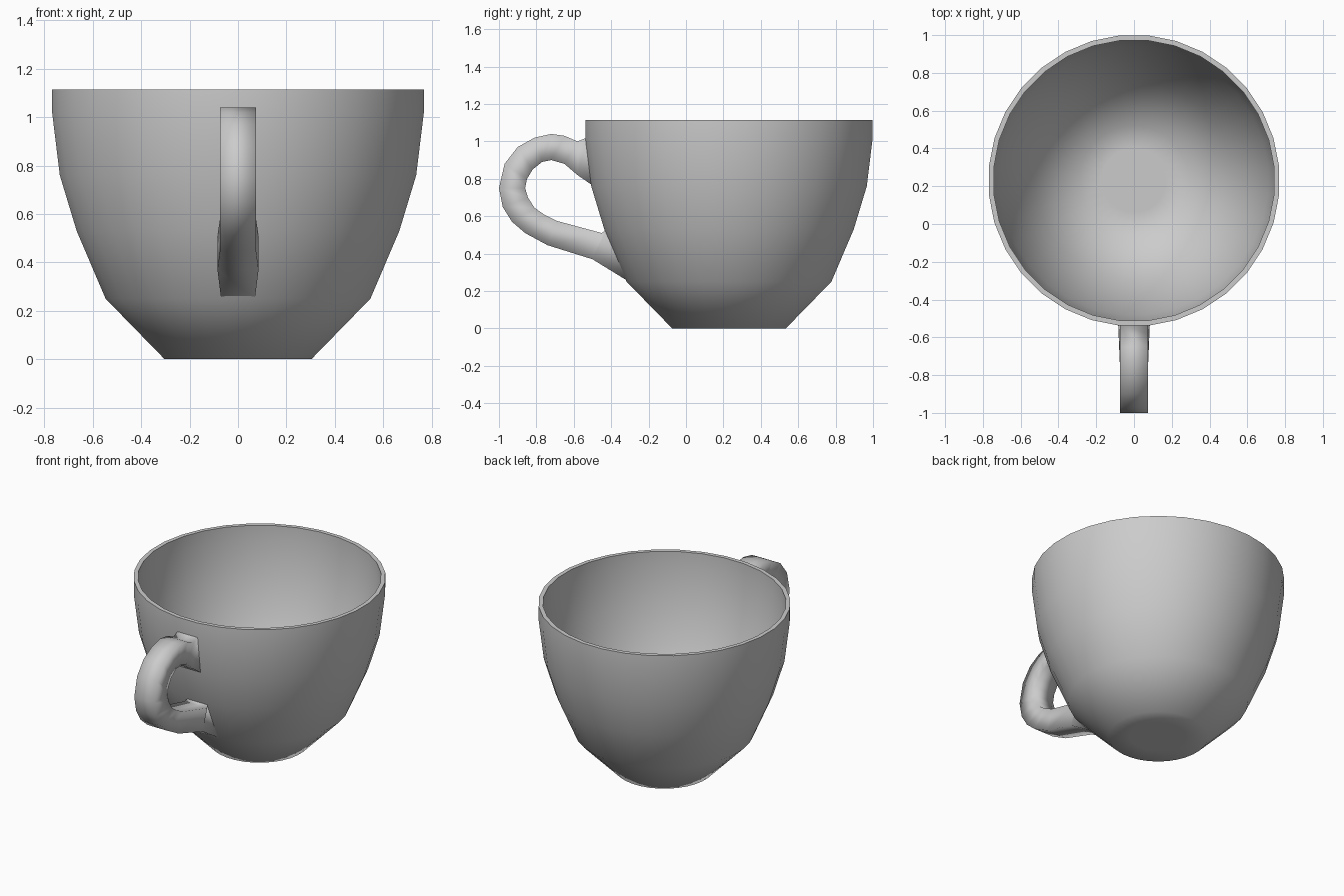
import bpy, bmesh, math
from mathutils import Vector

cube = bpy.data.objects.get("Cube")
if cube:
    bpy.data.objects.remove(cube, do_unlink=True)

SIDES = 32
CENTRE_Y = 0.23

glaze = bpy.data.materials.new("grey_glaze")
glaze.use_nodes = True
colour = (0.6, 0.6, 0.6, 1)
glaze.diffuse_color = colour
glaze.node_tree.nodes["Principled BSDF"].inputs["Base Color"].default_value = colour


def loft(name, rings, closed_ends, smooth_angle):
    """Bridge consecutive rings of points into one smooth surface."""
    bm = bmesh.new()
    loops = [[bm.verts.new(point) for point in ring] for ring in rings]
    for a, b in zip(loops, loops[1:]):
        count = len(a)
        for i in range(count):
            j = (i + 1) % count
            bm.faces.new((a[i], a[j], b[j], b[i]))
    if closed_ends:
        bm.faces.new(loops[0])
        bm.faces.new(loops[-1])
    bmesh.ops.recalc_face_normals(bm, faces=bm.faces)
    mesh = bpy.data.meshes.new(name)
    bm.to_mesh(mesh)
    bm.free()
    mesh.materials.append(glaze)
    obj = bpy.data.objects.new(name, mesh)
    bpy.context.collection.objects.link(obj)
    bpy.ops.object.select_all(action="DESELECT")
    obj.select_set(True)
    bpy.context.view_layer.objects.active = obj
    bpy.ops.object.shade_smooth_by_angle(angle=math.radians(smooth_angle))
    return obj


def circle(radius, z):
    points = []
    for i in range(SIDES):
        angle = math.tau * (i + 0.5) / SIDES
        points.append((radius * math.cos(angle),
                       CENTRE_Y + radius * math.sin(angle), z))
    return points


# Bowl: outer wall up to the rim, then the inner wall down to the floor
outer = [(.17, 0), (.305, 0), (.55, .25), (.67, .53), (.74, .76), (.772, 1.02), (.772, 1.115)]
inner = [(.745, 1.115), (.745, 1.02), (.713, .765), (.643, .54), (.525, .268), (.29, .03), (.17, .03)]
loft("cup_bowl", [circle(r, z) for r, z in outer + inner], True, 60)

# Handle: square section, given by its outer and inner edge in side view
handle_edges = [
    ((-.53, 1.02), (-.5, .765)),
    ((-.58, 1.0), (-.58, .82)),
    ((-.65, 1.03), (-.65, .88)),
    ((-.72, 1.04), (-.72, .9)),
    ((-.81, 1.02), (-.77, .89)),
    ((-.9, .97), (-.82, .85)),
    ((-.97, .88), (-.85, .8)),
    ((-1, .75), (-.86, .75)),
    ((-.98, .65), (-.845, .7)),
    ((-.93, .57), (-.81, .645)),
    ((-.86, .51), (-.76, .61)),
    ((-.74, .445), (-.69, .575)),
    ((-.5, .37), (-.45, .51)),
    ((-.305, .25), (-.425, .53)),
]


def section(edge, half_width):
    (oy, oz), (iy, iz) = edge
    w = half_width
    return [Vector(p) for p in ((-w, oy, oz), (w, oy, oz), (w, iy, iz), (-w, iy, iz))]


widths = [0.075] * (len(handle_edges) - 2) + [0.085, 0.07]
loft("cup_handle", [section(e, w) for e, w in zip(handle_edges, widths)], False, 180)
